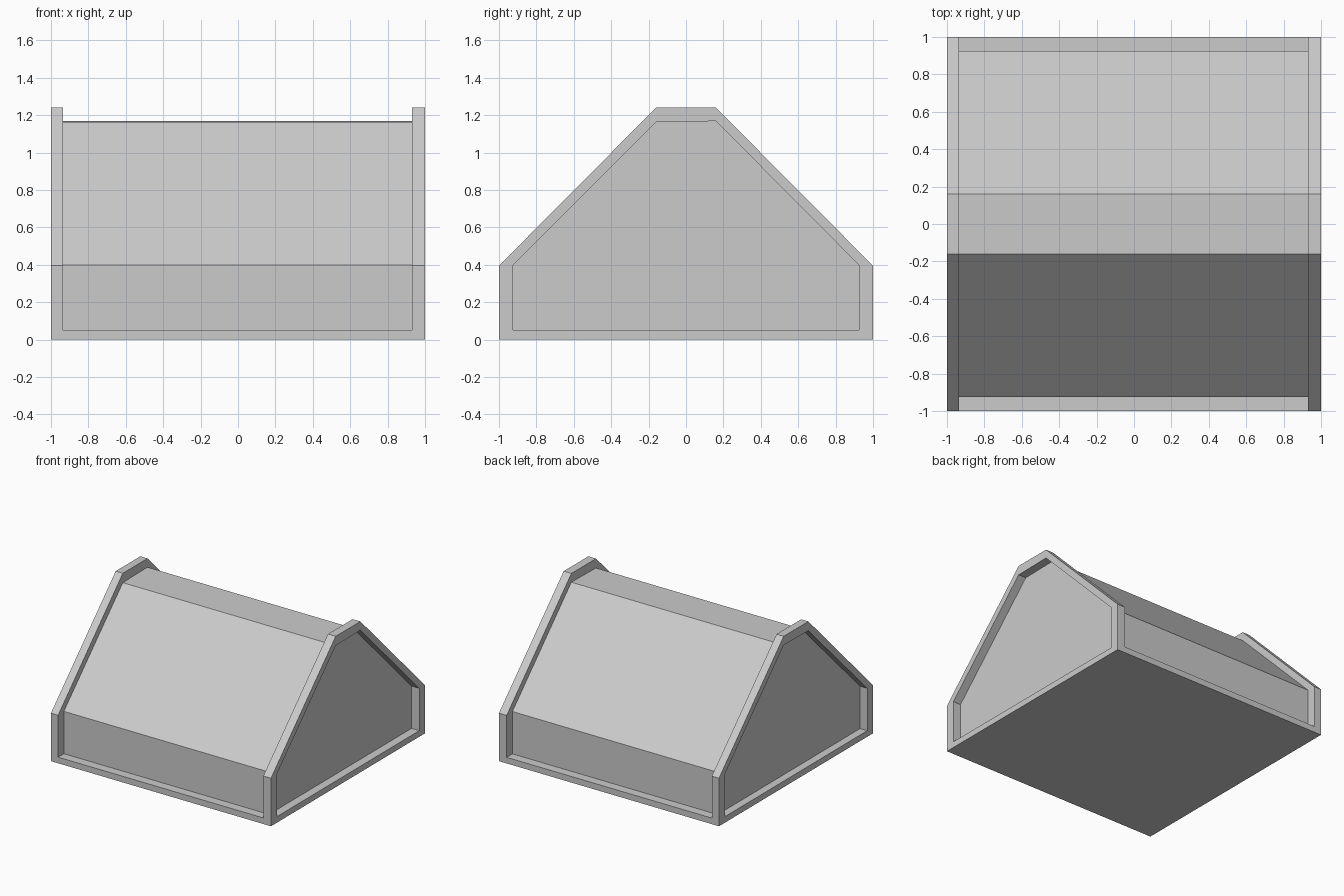
import bpy, bmesh

if "Cube" in bpy.data.objects:
    bpy.data.objects.remove(bpy.data.objects["Cube"])

X_LEFT, X_RIGHT = -0.935, 0.93   # inner planes of the two end frames
# profiles in (y, z)
OUTER = [(-1, 0), (1, 0), (1, 0.395), (0.16, 1.24), (-0.16, 1.24), (-1, 0.395)]
INNER = [(-0.925, 0.05), (0.925, 0.05), (0.925, 0.398), (0.16, 1.168), (-0.16, 1.163), (-0.925, 0.398)]
BASE = [(-1, 0), (1, 0), (1, 0.05), (-1, 0.05)]


def extrude_profile(name, profile, x0, x1, hole=None):
    """Extrude a (y, z) profile along x; with a hole it becomes a ring."""
    bm = bmesh.new()

    def loop(points, x):
        return [bm.verts.new((x, y, z)) for y, z in points]

    def bridge(a, b):
        n = len(a)
        for i in range(n):
            j = (i + 1) % n
            bm.faces.new((a[i], a[j], b[j], b[i]))

    start, end = loop(profile, x0), loop(profile, x1)
    bridge(start, end)
    if hole:
        hole_start, hole_end = loop(hole, x0), loop(hole, x1)
        bridge(hole_start, hole_end)
        bridge(start, hole_start)
        bridge(end, hole_end)
    else:
        bm.faces.new(start)
        bm.faces.new(end)
    bmesh.ops.recalc_face_normals(bm, faces=bm.faces)
    mesh = bpy.data.meshes.new(name)
    bm.to_mesh(mesh)
    bm.free()
    obj = bpy.data.objects.new(name, mesh)
    bpy.context.collection.objects.link(obj)
    return obj


# raised gable frames at both ends
extrude_profile("left_end_frame", OUTER, -1, X_LEFT, INNER)
extrude_profile("right_end_frame", OUTER, X_RIGHT, 1, INNER)

# floor slab between the frames
extrude_profile("base_slab", BASE, X_LEFT, X_RIGHT)

# recessed walls, sloped roof and flat ridge
extrude_profile("body", INNER, X_LEFT, X_RIGHT)
